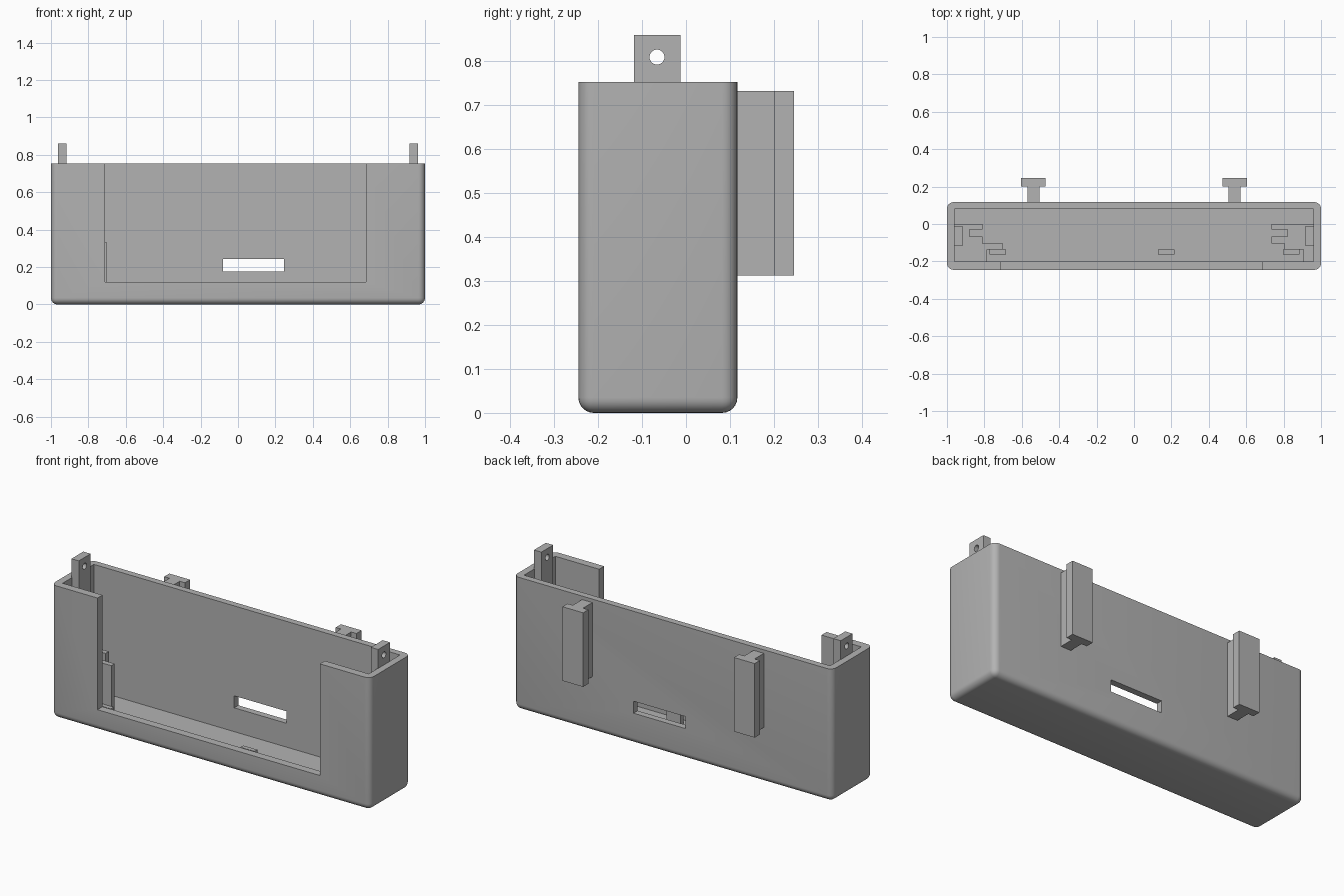
import bpy
import bmesh
import math
from mathutils import Matrix, Vector

cube = bpy.data.objects.get("Cube")
if cube:
    bpy.data.objects.remove(cube, do_unlink=True)

grey = bpy.data.materials.new("plain grey plastic")
grey.use_nodes = True
grey.diffuse_color = (0.45, 0.45, 0.45, 1)
grey.node_tree.nodes["Principled BSDF"].inputs["Base Color"].default_value = grey.diffuse_color


def finish(name, bm):
    bmesh.ops.recalc_face_normals(bm, faces=bm.faces)
    mesh = bpy.data.meshes.new(name)
    bm.to_mesh(mesh)
    bm.free()
    mesh.materials.append(grey)
    obj = bpy.data.objects.new(name, mesh)
    bpy.context.collection.objects.link(obj)
    return obj


def box_mesh(x, y, z):
    """bmesh box from (low, high) pairs"""
    bm = bmesh.new()
    bmesh.ops.create_cube(bm, size=1)
    lo, hi = (Vector(p) for p in zip(x, y, z))
    bmesh.ops.scale(bm, vec=hi - lo, verts=bm.verts)
    bmesh.ops.translate(bm, vec=(lo + hi) / 2, verts=bm.verts)
    return bm


def box(name, x, y, z):
    return finish(name, box_mesh(x, y, z))


def extrude(name, outline, low, high):
    """Flat outline in x and y, pulled up in z"""
    bm = bmesh.new()
    face = bm.faces.new([bm.verts.new((x, y, low)) for x, y in outline])
    top = bmesh.ops.extrude_face_region(bm, geom=[face])["geom"]
    verts = [v for v in top if isinstance(v, bmesh.types.BMVert)]
    bmesh.ops.translate(bm, vec=(0, 0, high - low), verts=verts)
    return finish(name, bm)


def activate(obj):
    bpy.ops.object.select_all(action='DESELECT')
    obj.select_set(True)
    bpy.context.view_layer.objects.active = obj


def cut(obj, cutter):
    mod = obj.modifiers.new("cut", 'BOOLEAN')
    mod.operation = 'DIFFERENCE'
    mod.solver = 'EXACT'
    mod.object = cutter
    cutter.hide_render = True
    activate(obj)
    bpy.ops.object.modifier_apply(modifier=mod.name)
    bpy.data.objects.remove(cutter, do_unlink=True)


HEIGHT, FLOOR = 0.753, 0.04

# Case shell: all edges rounded except the open rim
bm = box_mesh((-1, 1), (-0.245, 0.117), (0, HEIGHT))
edges = [e for e in bm.edges if min(v.co.z for v in e.verts) < 0.01]
bmesh.ops.bevel(bm, geom=edges, offset=0.035, segments=6, profile=0.5, affect='EDGES')
shell = finish("case_shell", bm)
cut(shell, box("cavity_cutter", (-0.96, 0.96), (-0.2, 0.08), (FLOOR, 1)))
cut(shell, box("window_cutter", (-0.71, 0.685), (-0.4, -0.15), (0.12, 1)))
cut(shell, box("slot_cutter", (-0.08, 0.247), (0, 0.3), (0.175, 0.243)))
activate(shell)
bpy.ops.object.shade_smooth_by_angle(angle=math.radians(30))

# Stepped, grooved board holders inside each end
def holder(name, wall, face, groove, step, front):
    extrude(name, [(wall, 0), (face, 0), (face, -0.03), (groove, -0.03),
                   (groove, -0.067), (face, -0.067), (face, -0.105),
                   (step, -0.105), (step, -0.135), (front, -0.135),
                   (front, -0.205), (wall, -0.205)], FLOOR - 0.01, 0.33)


holder("right_board_holder", -0.97, -0.81, -0.88, -0.70, -0.785)
holder("left_board_holder", 0.97, 0.735, 0.82, 0.805, 0.905)

# Low ribs on the floor
for name, x in (("right", -0.728), ("middle", 0.173), ("left", 0.84)):
    box(name + "_floor_rib", (x - 0.044, x + 0.044), (-0.162, -0.137), (FLOOR - 0.01, 0.1))

for name, side in (("right", -1), ("left", 1)):
    # Screw tab with a round hole
    tab = box(name + "_screw_tab", sorted((side * 0.916, side * 0.962)),
              (-0.118, -0.012), (0.6, 0.86))
    bm = bmesh.new()
    bmesh.ops.create_cone(bm, cap_ends=True, segments=32, radius1=0.017, radius2=0.017, depth=0.3,
                          matrix=Matrix.Translation((side * 0.935, -0.066, 0.81))
                          @ Matrix.Rotation(math.pi / 2, 4, 'Y'))
    cut(tab, finish("hole_cutter", bm))
    activate(tab)
    bpy.ops.object.shade_smooth_by_angle(angle=math.radians(30))

    # T-shaped mounting rail on the back
    half = [(0.032, 0.11), (0.032, 0.2), (0.065, 0.2), (0.065, 0.246)]
    outline = half + [(-x, y) for x, y in reversed(half)]
    extrude(name + "_mounting_rail", [(x + side * 0.538, y) for x, y in outline], 0.313, 0.733)
